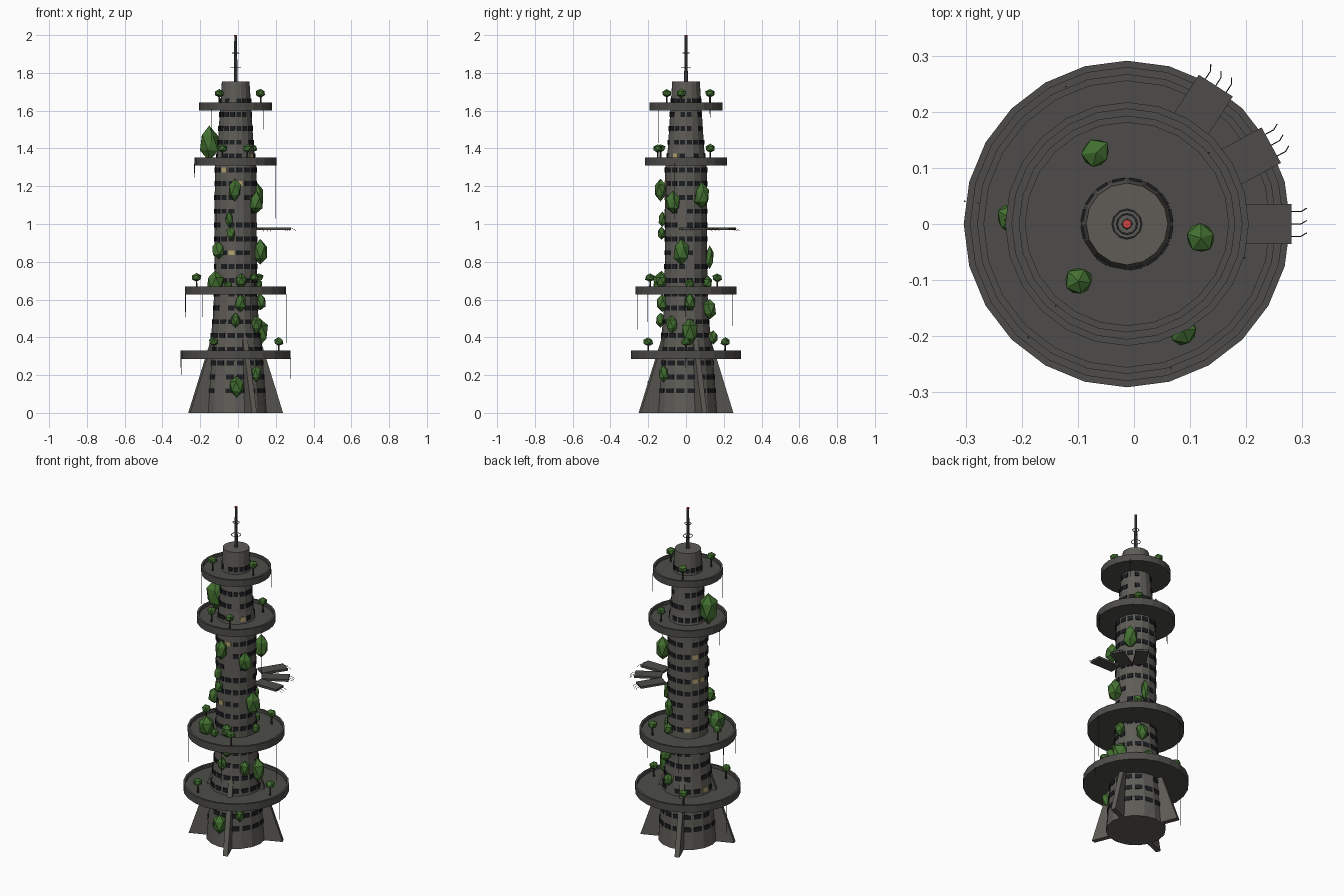
import bpy, bmesh, random
from math import sin, cos, pi, radians, atan2
from mathutils import Matrix, Vector

if "Cube" in bpy.data.objects:
    bpy.data.objects.remove(bpy.data.objects["Cube"])

random.seed(7)
CX = -0.0125  # tower axis


def mat(name, r, g, b):
    m = bpy.data.materials.new(name)
    m.diffuse_color = (r, g, b, 1)
    m.use_nodes = True
    m.node_tree.nodes["Principled BSDF"].inputs["Base Color"].default_value = m.diffuse_color
    return m


CONCRETE = mat("concrete", 0.115, 0.108, 0.095)
DECK = mat("deck_concrete", 0.075, 0.073, 0.067)
GLASS = mat("dark_glass", 0.012, 0.013, 0.016)
LIT = mat("lit_glass", 0.45, 0.36, 0.16)
LEAF = mat("leaf", 0.055, 0.16, 0.03)
BARK = mat("bark", 0.04, 0.035, 0.025)
METAL = mat("metal", 0.07, 0.075, 0.08)
RED = mat("red_light", 0.6, 0.06, 0.05)


def finish(bm, name, material):
    bmesh.ops.recalc_face_normals(bm, faces=bm.faces)
    me = bpy.data.meshes.new(name)
    bm.to_mesh(me)
    bm.free()
    me.materials.append(material)
    ob = bpy.data.objects.new(name, me)
    ob.location.x = CX
    bpy.context.collection.objects.link(ob)
    return ob


def lathe(name, profile, n, material):
    bm = bmesh.new()
    rings = [[bm.verts.new((r * cos(2 * pi * i / n), r * sin(2 * pi * i / n), z))
              for i in range(n)] for r, z in profile]
    for a, b in zip(rings, rings[1:]):
        for i in range(n):
            j = (i + 1) % n
            bm.faces.new((a[i], a[j], b[j], b[i]))
    bm.faces.new(rings[0])
    bm.faces.new(rings[-1])
    return finish(bm, name, material)


def box(bm, ang, r, z, depth, width, height):
    m = (Matrix.Rotation(ang, 4, 'Z') @ Matrix.Translation((r, 0, z))
         @ Matrix.Diagonal((depth, width, height, 1)))
    bmesh.ops.create_cube(bm, size=1, matrix=m)


def rod(bm, p, q, r1, r2=None, n=5):
    p, q = Vector(p), Vector(q)
    d = q - p
    m = Matrix.Translation((p + q) / 2) @ d.to_track_quat('Z', 'Y').to_matrix().to_4x4()
    bmesh.ops.create_cone(bm, cap_ends=True, segments=n, radius1=r1,
                          radius2=r1 if r2 is None else r2, depth=d.length, matrix=m)


def blob(bm, p, r, h):
    m = (Matrix.Translation(p) @ Matrix.Rotation(random.uniform(0, 6), 4, 'Z')
         @ Matrix.Diagonal((r, r, h, 1)))
    res = bmesh.ops.create_icosphere(bm, subdivisions=1, radius=1.06, matrix=m)
    for v in res["verts"]:
        v.co += (v.co - Vector(p)) * random.uniform(-0.1, 0.1)


# Tower shaft
SHAFT = [(0.165, 0), (0.142, 0.3), (0.121, 0.5), (0.113, 0.65), (0.11, 1.3),
         (0.096, 1.4), (0.082, 1.62), (0.073, 1.755)]
lathe("tower_shaft", SHAFT, 16, CONCRETE)


def shaft_radius(z):
    for (r0, z0), (r1, z1) in zip(SHAFT, SHAFT[1:]):
        if z <= z1:
            return r0 + (r1 - r0) * (z - z0) / (z1 - z0)
    return SHAFT[-1][0]


# Windows, with a few lit ones
dark, lit = bmesh.new(), bmesh.new()
for k in range(22):
    z = 0.117 + 0.0731 * k
    r = shaft_radius(z) * cos(pi / 16)
    for i in range(16):
        if random.random() < 0.87:
            target = lit if random.random() < 0.025 else dark
            box(target, (i + 0.5) * pi / 8, r, z, 0.008, r * 0.29, 0.026)
finish(dark, "windows", GLASS)
finish(lit, "lit_windows", LIT)

# Buttress fins
bm = bmesh.new()
for k in range(4):
    rot = Matrix.Rotation(radians(22 + 90 * k), 3, 'Z')
    sides = [[bm.verts.new(rot @ Vector((r, y, z))) for r, z in
              ((0.09, 0), (0.265, 0), (0.122, 0.43), (0.09, 0.43))] for y in (-0.014, 0.014)]
    bm.faces.new(sides[0])
    bm.faces.new(sides[1])
    for i in range(4):
        j = (i + 1) % 4
        bm.faces.new((sides[0][i], sides[0][j], sides[1][j], sides[1][i]))
finish(bm, "buttress_fins", CONCRETE)

# Round decks with a parapet
DECKS = [(0.291, 0.286, 0.329), (0.267, 0.626, 0.668), (0.217, 1.31, 1.353), (0.193, 1.602, 1.642)]
for n, (R, z0, z1) in enumerate(DECKS):
    zm = z0 + 0.024
    lathe(f"deck_{n + 1}", [(0.06, z0), (R, z0), (R, z1), (R - 0.012, z1),
                            (R - 0.012, zm), (0.06, zm)], 24, DECK)

# Landing planks with trailing wires
planks, wires = bmesh.new(), bmesh.new()
for a in (0, 0.5, 1.0):
    box(planks, a, 0.218, 0.975, 0.15, 0.072, 0.013)
    rot = Matrix.Rotation(a, 3, 'Z')
    for y in (-0.022, 0.0, 0.022):
        p, q, s = (rot @ Vector(v) for v in
                   ((0.288, y, 0.978), (0.31, y, 0.972), (0.32, y + 0.006, 0.962)))
        rod(wires, p, q, 0.001)
        rod(wires, q, s, 0.001)
finish(planks, "landing_planks", DECK)
finish(wires, "plank_wires", BARK)

# Hanging vines: deck index, angle in degrees, top and bottom height
VINES = [(0, 172, 0.29, 0.12), (0, 0, 0.29, 0.18), (1, 172, 0.63, 0.36), (1, 0, 0.63, 0.37),
         (1, 229, 0.63, 0.48), (1, 287, 0.63, 0.38), (1, 114, 0.63, 0.46), (2, 178, 1.32, 1.17),
         (2, 344, 1.32, 1.03), (3, 41, 1.61, 1.5), (3, 229, 1.61, 1.43)]
bm = bmesh.new()
for d, a, top, low in VINES:
    r = DECKS[d][0] + 0.001
    c, s = r * cos(radians(a)), r * sin(radians(a))
    rod(bm, (c, s, low), (c, s, top), 0.0008, 0.0018)
finish(bm, "hanging_vines", BARK)

# Deck trees: three per deck
TREES = [(0, -.116, -.2), (0, .228, 0), (0, -.116, .207), (1, -.207, .01), (1, .1, -.19),
         (1, .122, .165), (2, .062, -.15), (2, .09, .128), (2, -.07, -.135),
         (3, -.055, .127), (3, .132, -.025), (3, -.086, -.102)]
trunks, crowns = bmesh.new(), bmesh.new()
for d, x, y in TREES:
    z = DECKS[d][1] + 0.02
    rod(trunks, (x, y, z), (x, y, z + 0.062), 0.005, 0.004, 6)
    blob(crowns, (x, y, z + 0.07), 0.026, 0.022)
finish(trunks, "tree_trunks", BARK)
finish(crowns, "tree_crowns", LEAF)

# Bushes growing on the shaft: x, y, z, radius, half height
BUSHES = [(.005, -.165, .14, .04, .052), (.11, -.12, .21, .026, .042),
          (0, -.135, .49, .026, .036), (.125, .02, .43, .045, .07), (.11, -.075, .47, .032, .045),
          (.025, -.125, .58, .032, .045), (.13, .02, .585, .03, .042), (.06, .125, .55, .034, .055),
          (.03, .145, .4, .026, .035), (-.11, -.13, .69, .046, .055), (.03, -.13, .7, .03, .038),
          (-.04, -.15, .675, .024, .024), (.115, .02, .68, .026, .03), (.05, .115, .69, .026, .035),
          (.13, -.025, .85, .04, .062), (-.09, -.08, .86, .033, .045), (.04, .125, .82, .022, .06),
          (-.025, -.13, .95, .022, .032), (-.035, -.125, 1.025, .02, .036),
          (-.005, -.135, 1.18, .034, .056), (.11, -.07, 1.11, .04, .056),
          (.11, .085, 1.15, .04, .068), (-.14, .005, 1.43, .052, .085)]
bm = bmesh.new()
for x, y, z, r, h in BUSHES:
    blob(bm, (x, y, z), r, h)
finish(bm, "shaft_bushes", LEAF)

# Mast with two hoops and a red tip
bm = bmesh.new()
rod(bm, (0, 0, 1.75), (0, 0, 1.997), 0.01, 0.007, 8)
for z in (1.83, 1.905):
    r = 0.026 if z < 1.85 else 0.018
    for k in range(12):
        a, b = k * pi / 6, (k + 1) * pi / 6
        rod(bm, (r * cos(a), r * sin(a), z), (r * cos(b), r * sin(b), z), 0.002)
finish(bm, "mast", METAL)
bm = bmesh.new()
rod(bm, (0, 0, 1.993), (0, 0, 2.0), 0.008, 0.008, 8)
finish(bm, "mast_light", RED)
